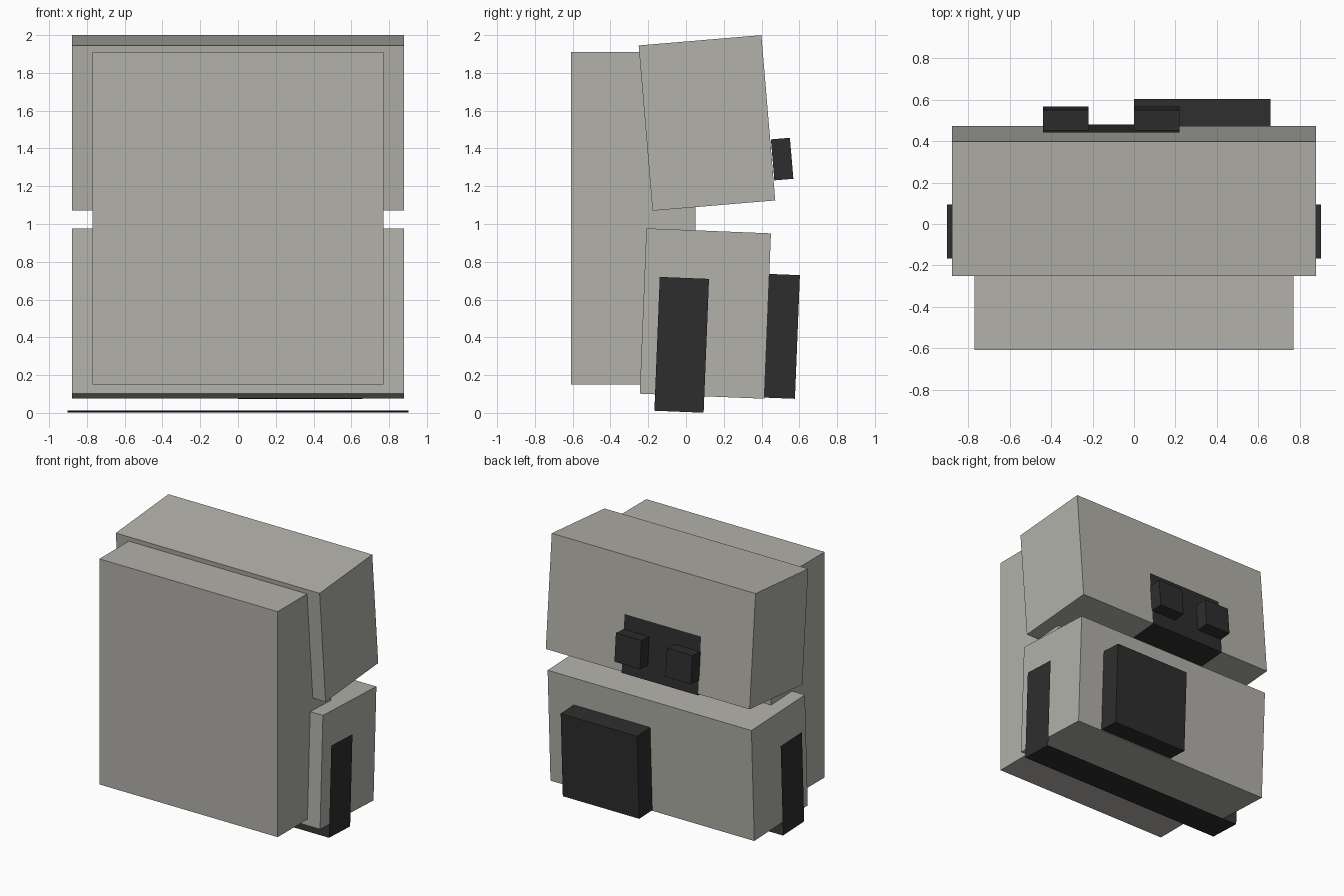
import bpy
import math
from mathutils import Matrix

cube = bpy.data.objects.get("Cube")
if cube:
    bpy.data.objects.remove(cube, do_unlink=True)


def make_material(name, rgb):
    mat = bpy.data.materials.new(name)
    mat.use_nodes = True
    colour = (*rgb, 1)
    mat.diffuse_color = colour
    mat.node_tree.nodes["Principled BSDF"].inputs["Base Color"].default_value = colour
    return mat


grey = make_material("warm grey", (0.445, 0.44, 0.402))
black = make_material("soft black", (0.027, 0.027, 0.028))


def add_mesh(name, verts, faces, frame, mat):
    mesh = bpy.data.meshes.new(name)
    mesh.from_pydata(verts, [], faces)
    mesh.materials.append(mat)
    obj = bpy.data.objects.new(name, mesh)
    obj.matrix_world = frame
    bpy.context.collection.objects.link(obj)
    return obj


def box(name, x, y, z, frame, mat):
    """Box from (min, max) ranges in the local frame."""
    verts = [(a, b, c) for a in x for b in y for c in z]
    faces = [(0, 1, 3, 2), (4, 6, 7, 5), (0, 4, 5, 1),
             (2, 3, 7, 6), (0, 2, 6, 4), (1, 5, 7, 3)]
    return add_mesh(name, verts, faces, frame, mat)


def sheet(name, start, end, frame, mat):
    """Thin folded sheet spanning two matching paths."""
    n = len(start)
    faces = [(i, i + 1, n + i + 1, n + i) for i in range(n - 1)]
    return add_mesh(name, start + end, faces, frame, mat)


def tilted(y, z, degrees):
    return Matrix.Translation((0, y, z)) @ Matrix.Rotation(math.radians(degrees), 4, "X")


# Upright front slab
box("front_panel", (-0.77, 0.77), (-0.61, 0.05), (0.15, 1.91), Matrix(), grey)

# Upper case, tilted back, with its folded plate and two blocks
upper = tilted(0.111, 1.535, 4.8)
box("upper_case", (-0.88, 0.88), (-0.326, 0.326), (-0.439, 0.439), upper, grey)
fold = [(0.333, 0), (0.333, -0.446), (-0.07, -0.446)]
sheet("clasp_plate", [(-0.44, y, z) for y, z in fold],
      [(0.22, y, z) for y, z in fold], upper, black)
for side, x in (("right", -0.44), ("left", 0)):
    box(side + "_clasp_block", (x, x + 0.22), (0.33, 0.431), (-0.333, -0.115), upper, black)

# Lower case, tilted forward, with its wrap-around strap and pouch
lower = tilted(0.1025, 0.526, -2.3)
box("lower_case", (-0.88, 0.88), (-0.33, 0.33), (-0.438, 0.438), lower, grey)
wrap = [(-0.903, 0.184), (-0.903, -0.525), (0.903, -0.525), (0.903, 0.184)]
sheet("wrap_strap", [(x, -0.249, z) for x, z in wrap],
      [(x, 0.012, z) for x, z in wrap], lower, black)
box("rear_pouch", (0, 0.66), (0.325, 0.492), (-0.432, 0.223), lower, black)
